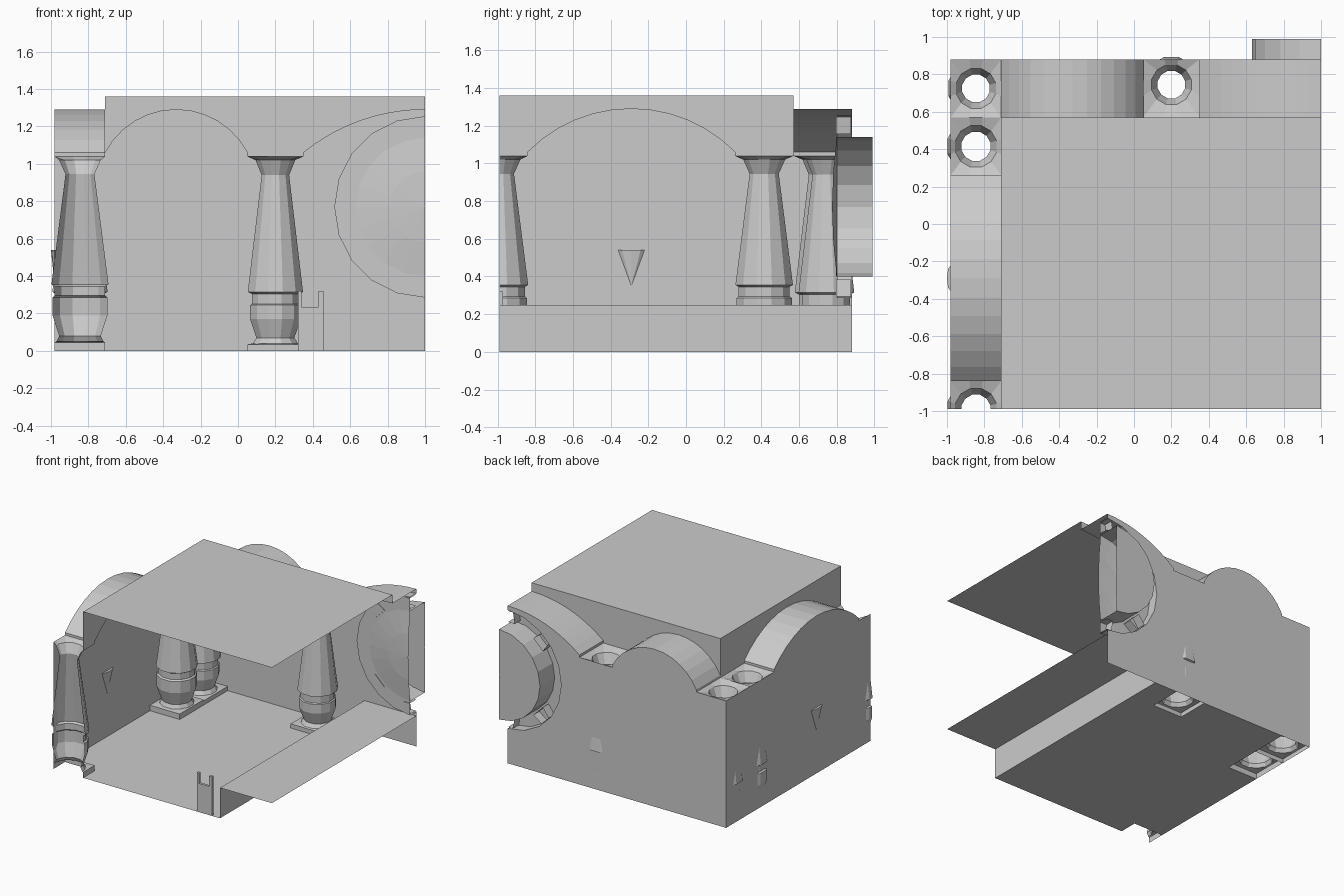
import bpy, bmesh, math
from mathutils import Vector

if "Cube" in bpy.data.objects:
    bpy.data.objects.remove(bpy.data.objects["Cube"])

L, R, F, B = -0.98, 1.0, -0.99, 0.88      # outer limits
IX, IY, TOP, CAP = -0.71, 0.57, 1.36, 1.04  # inner limits, ceiling, capital height


def make(name, verts, faces, cut=None):
    bm = bmesh.new()
    vs = [bm.verts.new(v) for v in verts]
    for f in faces:
        bm.faces.new([vs[i] for i in f])
    bmesh.ops.remove_doubles(bm, verts=bm.verts, dist=1e-5)
    bmesh.ops.recalc_face_normals(bm, faces=bm.faces)
    if cut:
        bmesh.ops.bisect_plane(bm, geom=bm.verts[:] + bm.edges[:] + bm.faces[:], plane_co=cut[0],
                               plane_no=cut[1], clear_outer=True)
    me = bpy.data.meshes.new(name)
    bm.to_mesh(me)
    bm.free()
    ob = bpy.data.objects.new(name, me)
    bpy.context.collection.objects.link(ob)
    return ob


def sheet(name, pts):
    return make(name, pts, [range(len(pts))])


def strip(name, a, b):
    n = len(a)
    return make(name, a + b, [(i, i + 1, n + i + 1, n + i) for i in range(n - 1)])


def loft(name, rings, cut=None, closed=True):
    n = len(rings[0])
    faces = [(r * n + i, r * n + (i + 1) % n, (r + 1) * n + (i + 1) % n, (r + 1) * n + i)
             for r in range(len(rings) - 1) for i in range(n if closed else n - 1)]
    return make(name, [p for r in rings for p in r], faces, cut)


def arch(a, b, spring=1.06, top=1.29, n=12):
    h, rise = (b - a) / 2, top - spring
    rad = (h * h + rise * rise) / (2 * rise)
    w = math.asin(h / rad)
    c = [((a + b) / 2 + rad * math.sin(t), top - rad + rad * math.cos(t))
         for t in (-w + 2 * w * i / n for i in range(n + 1))]
    return [(a, CAP)] + c + [(b, CAP)]


back_1 = arch(IX, 0.05)
back_2 = arch(0.35, 1.65, n=20)[:12]       # half arch, stops at x = 1
side = arch(-0.84, 0.26)

# Vaults over the two aisles
for nm, a in (("back_vault_left", back_1), ("back_vault_right", back_2)):
    strip(nm, [(x, IY, z) for x, z in a], [(x, B, z) for x, z in a])
strip("side_vault", [(L, y, z) for y, z in side], [(IX, y, z) for y, z in side])

# Round window opening
WC, WR, DR = 0.77, 0.485, 0.37
ang = [math.pi / 2 + math.pi * i / 10 for i in range(11)]
hole = [(1 + WR * math.cos(t), WC + WR * math.sin(t)) for t in ang]

# Outer walls follow the arches
sheet("back_wall", [(x, B, z) for x, z in
                    [(L, 0), (L, CAP)] + back_1 + back_2 + hole + [(R, 0)]])
sheet("left_wall", [(L, y, z) for y, z in [(F, 0), (F, CAP)] + side + [(B, CAP), (B, 0)]])

# Upper walls above the arches, and the ceiling
sheet("back_upper_wall", [(x, IY, z) for x, z in
                          [(IX, TOP)] + back_1 + back_2 + [(R, TOP)]])
sheet("left_upper_wall", [(IX, y, z) for y, z in
                          [(F, TOP), (F, CAP)] + side + [(IY, CAP), (IY, TOP)]])
sheet("ceiling", [(IX, F, TOP), (R, F, TOP), (R, IY, TOP), (IX, IY, TOP)])

# Floor with openings under the columns, then riser and raised platform
xs = [L, IX, 0.05, 0.32, 0.53]
ys = [F, -0.84, 0.26, 0.57, 0.61, B]
fv, ff = [], []
for i in range(4):
    for j in range(5):
        if (i == 0 and j != 1) or (i == 2 and j == 4):
            continue
        k = len(fv)
        fv += [(xs[i], ys[j], 0), (xs[i + 1], ys[j], 0), (xs[i + 1], ys[j + 1], 0), (xs[i], ys[j + 1], 0)]
        ff.append((k, k + 1, k + 2, k + 3))
make("floor", fv, ff)
strip("platform", [(0.53, F, 0), (0.53, F, 0.25), (R, F, 0.25)],
      [(0.53, B, 0), (0.53, B, 0.25), (R, B, 0.25)])

# Hollow twelve-sided columns between a square plinth and a square capital
CA = [math.radians(15 + 30 * i) for i in range(12)]


def rect_ring(x0, x1, y0, y1, z):
    out = []
    for t in CA:
        c, s = math.cos(t), math.sin(t)
        m = max(abs(c), abs(s))
        out.append(((x0 + x1) / 2 + (x1 - x0) / 2 * c / m, (y0 + y1) / 2 + (y1 - y0) / 2 * s / m, z))
    return out


def column(name, cx, cy, plinth, cap, prof, cut=None):
    rings = [rect_ring(*plinth, 0), rect_ring(*plinth, prof[0][1] - 0.005)]
    rings += [[(cx + r * math.cos(t), cy + r * math.sin(t), z) for t in CA] for r, z in prof]
    rings.append(rect_ring(*cap, CAP))
    loft(name, rings, cut)


tall = [(0.13, 0.05), (0.115, 0.08), (0.152, 0.19), (0.152, 0.285), (0.14, 0.295), (0.14, 0.345),
        (0.158, 0.355), (0.08, 0.945), (0.115, 1.02)]
low = [(0.125, 0.04), (0.105, 0.07), (0.14, 0.17), (0.14, 0.245), (0.13, 0.25), (0.13, 0.305),
       (0.153, 0.315), (0.076, 0.94), (0.11, 1.02)]
s1, s2, s3 = (L, IX, 0.26, 0.57), (L, IX, 0.57, B), (L, IX, -1.14, -0.84)
column("side_column", -0.845, 0.415, s1, s1, tall)
column("front_column", -0.845, F, s3, s3, tall, ((0, F, 0), (0, -1, 0)))
column("corner_column", -0.845, 0.725, s2, s2, low)
column("back_column", 0.2, 0.745, (0.05, 0.32, 0.61, B), (0.05, 0.35, IY, B), low)


# Half round window: shallow dome, flange and the drum behind
def half_lathe(name, prof):
    loft(name, [[(1 + r * math.cos(t), y, WC + r * math.sin(t)) for t in ang] for r, y in prof],
         closed=False)


half_lathe("window_dome", [(0.002, 0.775), (0.19, 0.782), (DR, 0.80), (WR, 0.80), (WR, B)])
half_lathe("window_drum", [(DR, 0.80), (DR, 0.99), (0.002, 0.99)])

# Clips around the flange
for i, deg in enumerate((90, 135, 225, 270)):
    t = math.radians(deg)
    rad, tan = Vector((math.cos(t), 0, math.sin(t))), Vector((-math.sin(t), 0, math.cos(t)))
    c = Vector((1, 0, WC))
    rings = [[c + rad * r + tan * w + Vector((0, y, 0))
              for r, w in ((0.385, -0.06), (0.385, 0.06), (0.475, 0.045), (0.475, -0.045))]
             for y in (0.795, 0.875)]
    ob = loft("window_clip_%d" % (i + 1), rings, ((1, 0, 0), (1, 0, 0)))
    sheet("window_clip_face_%d" % (i + 1),
          [(min(p.x, 1.0), p.y, p.z) for p in rings[0]])

# Wall sconce: flattened cone passing through the left wall
n = 8
cone = [(L + 0.02 * math.cos(t), -0.29 + 0.07 * math.sin(t), 0.54)
        for t in (2 * math.pi * i / n for i in range(n))]
make("wall_sconce", cone + [(L, -0.29, 0.35)],
     [range(n)] + [(i, (i + 1) % n, n) for i in range(n)])

# Notched post at the front edge
u = [(0.32, 0), (0.32, 0.32), (0.34, 0.32), (0.34, 0.235), (0.43, 0.235), (0.43, 0.32),
     (0.457, 0.32), (0.457, 0)]
m = len(u)
make("front_post", [(x, F, z) for x, z in u] + [(x, F + 0.02, z) for x, z in u],
     [range(m), range(2 * m - 1, m - 1, -1)] +
     [(i, (i + 1) % m, m + (i + 1) % m, m + i) for i in range(m)])
